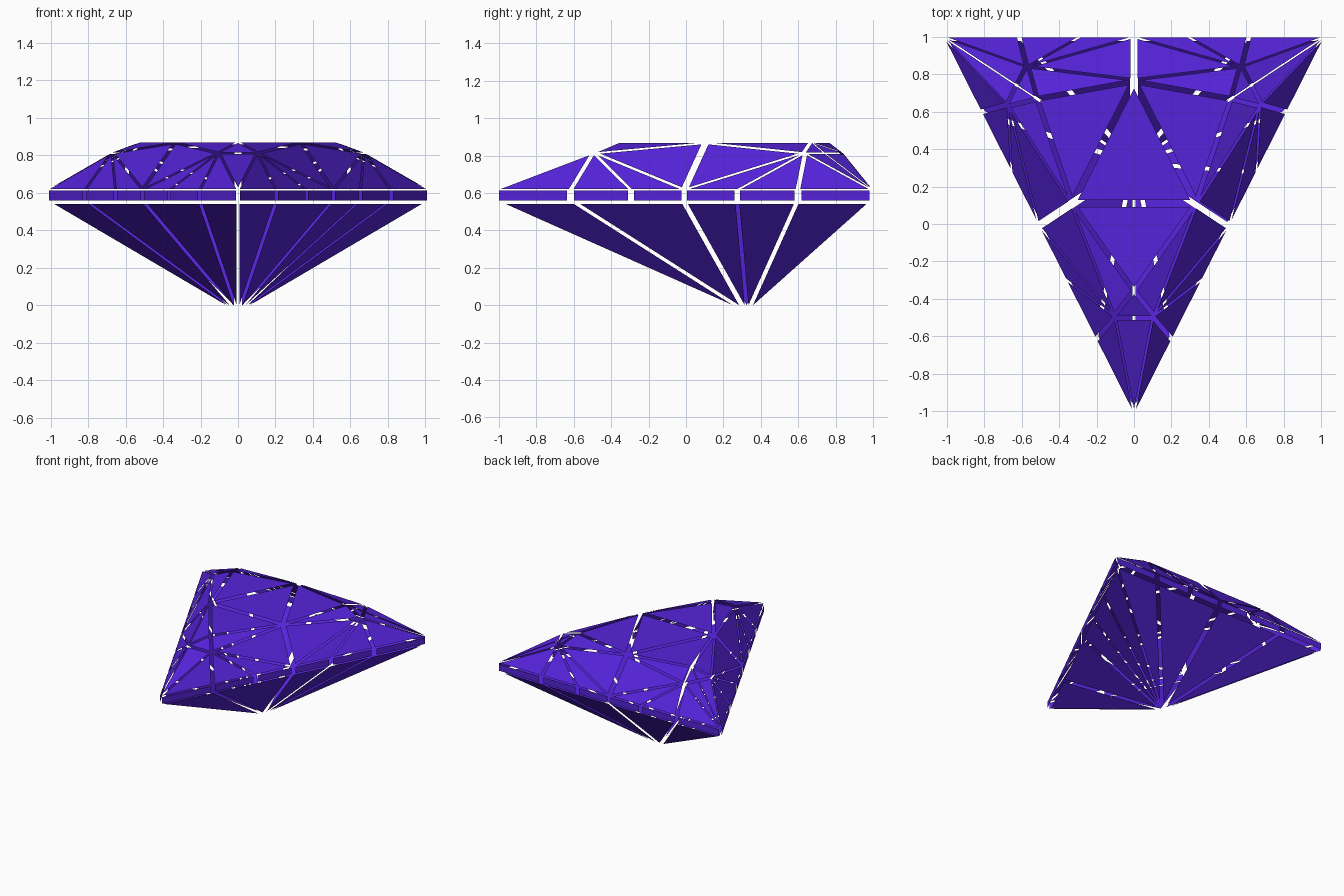
import bpy
from mathutils import Vector

cube = bpy.data.objects.get("Cube")
if cube:
    bpy.data.objects.remove(cube, do_unlink=True)

# One violet for the whole stone
violet = bpy.data.materials.new("violet_crystal")
violet.use_nodes = True
colour = (0.092, 0.017, 0.70, 1)
violet.diffuse_color = colour
violet.node_tree.nodes["Principled BSDF"].inputs["Base Color"].default_value = colour

# Main proportions
CORNERS = [Vector((0, -1.02, 0)), Vector((1.02, 1, 0)), Vector((-1.02, 1, 0))]
CENTRE = sum(CORNERS, Vector()) / 3
CULET = CENTRE + Vector((0, 0, -0.04))
TABLE_Z, BEZEL_Z, GIRDLE_TOP, GIRDLE_LOW = 0.87, 0.815, 0.615, 0.557
SHRINK = 0.9          # each facet shrinks about its middle, leaving gaps


def at(p, z):
    return Vector((p.x, p.y, z))


def build(name, facets):
    """Make one object from loose facets, each shrunk and facing outward."""
    verts, faces = [], []
    inside = at(CENTRE, 0.58)
    for pts in facets:
        mid = sum(pts, Vector()) / len(pts)
        normal = (pts[1] - pts[0]).cross(pts[2] - pts[0])
        if normal.dot(mid - inside) < 0:
            pts = pts[::-1]
        start = len(verts)
        verts += [mid + (p - mid) * SHRINK for p in pts]
        faces.append(range(start, len(verts)))
    mesh = bpy.data.meshes.new(name)
    mesh.from_pydata(verts, [], [list(f) for f in faces])
    mesh.materials.append(violet)
    obj = bpy.data.objects.new(name, mesh)
    bpy.context.collection.objects.link(obj)


table, crown, girdle, pavilion = [], [], [], []


def table_mid(a, b):
    return at(CENTRE.lerp((a + b) / 2, 0.655), TABLE_Z)


def bezel(near, side, far):
    return at(near * 0.74 + side * 0.18 + far * 0.08, BEZEL_Z)


table.append([table_mid(CORNERS[i], CORNERS[i - 1]) for i in range(3)])

for i, v in enumerate(CORNERS):
    a, b = CORNERS[(i + 1) % 3], CORNERS[(i + 2) % 3]
    tip = at(CENTRE.lerp(v, 0.515), TABLE_Z)
    table.append([tip, table_mid(v, a), table_mid(v, b)])

    # Corner facets; the two back corners are split along their middle
    p, q = bezel(v, a, b), bezel(v, b, a)
    spans = [(p, q)] if i == 0 else [(p, (p + q) / 2), ((p + q) / 2, q)]
    for s, t in spans:
        crown += [[tip, s, t], [at(v, GIRDLE_TOP), s, t]]

    # Fans either side of the corner, from bezel point to girdle and table
    for side, far, star in ((a, b, p), (b, a, q)):
        n = table_mid(v, side)
        crown += [[star, n, tip], [star, n, at(v.lerp(side, 0.5), GIRDLE_TOP)]]
        stops = [v.lerp(side, t) for t in (0, 0.2, 0.36, 0.5)]
        for s, t in zip(stops, stops[1:]):
            crown.append([star, at(s, GIRDLE_TOP), at(t, GIRDLE_TOP)])
            girdle.append([at(s, GIRDLE_LOW), at(t, GIRDLE_LOW),
                           at(t, GIRDLE_TOP), at(s, GIRDLE_TOP)])
        # Long lower facets; one side carries an extra cut
        cuts = [0, 0.2, 0.5]
        if i == 1 and side is CORNERS[0]:
            cuts = [0, 0.2, 0.36, 0.5]
        stops = [at(v.lerp(side, t), GIRDLE_LOW + 0.003) for t in cuts]
        for s, t in zip(stops, stops[1:]):
            pavilion.append([CULET, s, t])

build("table_facets", table)
build("crown_facets", crown)
build("girdle_band", girdle)
build("pavilion_facets", pavilion)
